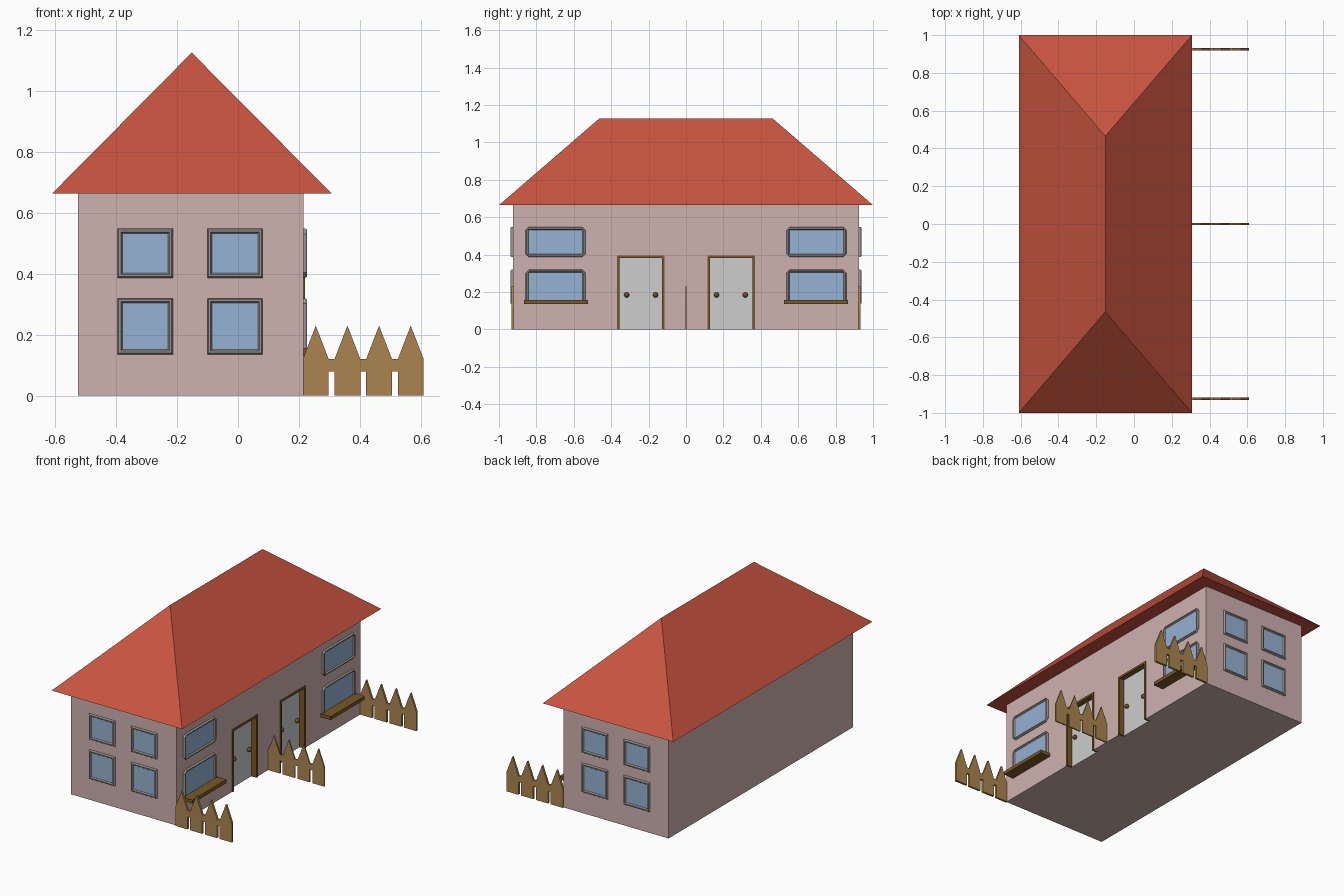
import bpy, bmesh, math
from mathutils import Vector

if "Cube" in bpy.data.objects:
    bpy.data.objects.remove(bpy.data.objects["Cube"])


def material(name, r, g, b):
    lin = lambda c: ((c / 255 + 0.055) / 1.055) ** 2.4 if c > 10 else c / 3294
    m = bpy.data.materials.new(name)
    m.diffuse_color = (lin(r), lin(g), lin(b), 1)
    m.use_nodes = True
    m.node_tree.nodes["Principled BSDF"].inputs["Base Color"].default_value = m.diffuse_color
    return m


WALL = material("pink plaster", 206, 178, 175)
ROOF = material("red roof", 200, 84, 64)
GLASS = material("blue glass", 150, 178, 210)
FRAME = material("grey frame", 156, 150, 147)
DOOR = material("pale grey door", 205, 205, 205)
TRIM = material("dark brown wood", 122, 88, 38)
FENCE = material("light brown wood", 172, 132, 80)
KNOB = material("brown knob", 112, 78, 45)


def finish(name, bm, *mats):
    bmesh.ops.recalc_face_normals(bm, faces=bm.faces)
    me = bpy.data.meshes.new(name)
    bm.to_mesh(me)
    bm.free()
    for m in mats:
        me.materials.append(m)
    ob = bpy.data.objects.new(name, me)
    bpy.context.collection.objects.link(ob)
    return ob


def box(name, lo, hi, mat):
    bm = bmesh.new()
    bmesh.ops.create_cube(bm, size=1)
    for v in bm.verts:
        v.co = Vector([lo[i] if v.co[i] < 0 else hi[i] for i in range(3)])
    return finish(name, bm, mat)


X0, X1, Y, H = -0.525, 0.215, 0.925, 0.665   # wall extents
RECESS = 0.035

# Walls with recessed door openings
walls = box("walls", (X0, -Y, 0), (X1, Y, H), WALL)
for s in (-1, 1):
    ys = sorted((s * 0.115, s * 0.368))
    cutter = box("door_cutter", (X1 - RECESS, ys[0], -0.1), (X1 + 0.1, ys[1], 0.395), WALL)
    cutter.hide_render = True
    mod = walls.modifiers.new("opening", "BOOLEAN")
    mod.operation, mod.object, mod.solver = "DIFFERENCE", cutter, "EXACT"
    bpy.context.view_layer.objects.active = walls
    bpy.ops.object.modifier_apply(modifier=mod.name)
    bpy.data.objects.remove(cutter)

# Hipped roof
bm = bmesh.new()
eave = [bm.verts.new(p) for p in ((-0.61, -1, H), (0.307, -1, H), (0.307, 1, H), (-0.61, 1, H))]
r0, r1 = [bm.verts.new((-0.152, y, 1.127)) for y in (-0.465, 0.465)]
a, b, c, d = eave
for f in ((a, b, r0), (b, c, r1, r0), (c, d, r1), (d, a, r0, r1), (d, c, b, a)):
    bm.faces.new(f)
finish("roof", bm, ROOF)


# Window: stepped rings (inset, depth) closed by a glass face
def window(name, place, u, v, w, h, chamfer=0.0):
    bm = bmesh.new()
    rings = []
    for inset, depth in ((0, 0), (0, 0.006), (0.004, 0.012), (0.011, 0.012), (0.016, 0.004)):
        x, z = w / 2 - inset, h / 2 - inset
        k = max(chamfer - inset, 0)
        pts = []
        for sx, sz in ((1, 1), (-1, 1), (-1, -1), (1, -1)):
            pair = [(sx * x, sz * (z - k)), (sx * (x - k), sz * z)]
            if sx * sz < 0:
                pair.reverse()
            pts += pair if chamfer and k > 0 else pair[:1]
        if chamfer and k == 0:   # keep ring counts equal
            pts = [p for p in pts for _ in (0, 1)]
        rings.append([bm.verts.new(place(u + p[0], v + p[1], depth)) for p in pts])
    n = len(rings[0])
    for r, q in zip(rings, rings[1:]):
        for i in range(n):
            bm.faces.new((r[i], r[(i + 1) % n], q[(i + 1) % n], q[i]))
    pane = bm.faces.new(rings[-1])
    pane.material_index = 1
    bm.faces.new(rings[0][::-1])
    bmesh.ops.remove_doubles(bm, verts=bm.verts, dist=1e-5)
    finish(name, bm, FRAME, GLASS)


ROWS = (("lower", 0.228, 0.184), ("upper", 0.468, 0.162))
for s, end in ((-1, "front"), (1, "back")):
    for row, z, h in ROWS:
        # Gable windows
        for x in (-0.305, -0.01):
            window(f"{end}_{row}_window", lambda u, v, t: (u, s * (Y + t), v), x, z, 0.182, h)
        # Side windows
        window(f"side_{row}_window_{end}", lambda u, v, t: (X1 + t, u, v),
               s * 0.697, z, 0.32, h, 0.018)

    # Window sill
    ys = sorted((s * 0.523, s * 0.865))
    box(f"sill_{end}", (X1, ys[0], 0.135), (X1 + 0.07, ys[1], 0.157), TRIM)

    # Door panel, frame and knobs
    ys = sorted((s * 0.115, s * 0.368))
    xd = X1 - RECESS
    box(f"door_{end}", (xd - 0.005, ys[0] + 0.01, 0), (xd + 0.004, ys[1] - 0.01, 0.385), DOOR)
    for y in (ys[0], ys[1] - 0.013):
        box(f"door_jamb_{end}", (xd, y, 0), (X1 + 0.005, y + 0.013, 0.395), TRIM)
    box(f"door_head_{end}", (xd, ys[0], 0.383), (X1 + 0.005, ys[1], 0.396), TRIM)
    for y in (s * 0.163, s * 0.317):
        bm = bmesh.new()
        bmesh.ops.create_uvsphere(bm, u_segments=12, v_segments=8, radius=0.014)
        bmesh.ops.translate(bm, verts=bm.verts, vec=(xd + 0.014, y, 0.185))
        for f in bm.faces:
            f.smooth = True
        finish(f"door_knob_{end}", bm, KNOB)

# Picket fences: one outline extruded
for name, y, t in (("front", -0.926, 0.014), ("middle", 0, 0.008), ("back", 0.926, 0.014)):
    top, bottom = [], []
    for i in range(4):
        x = 0.213 + i * 0.104
        top += [(x, 0.12), (x + 0.0425, 0.23), (x + 0.085, 0.12)]
        bottom += [(x, 0.08), (x, 0), (x + 0.085, 0), (x + 0.085, 0.08)]
    outline = bottom[1:-1] + top[::-1]
    bm = bmesh.new()
    face = bm.faces.new([bm.verts.new((x, y - t / 2, z)) for x, z in outline])
    ext = bmesh.ops.extrude_face_region(bm, geom=[face])
    bmesh.ops.translate(bm, vec=(0, t, 0),
                        verts=[e for e in ext["geom"] if isinstance(e, bmesh.types.BMVert)])
    finish(f"fence_{name}", bm, FENCE)
